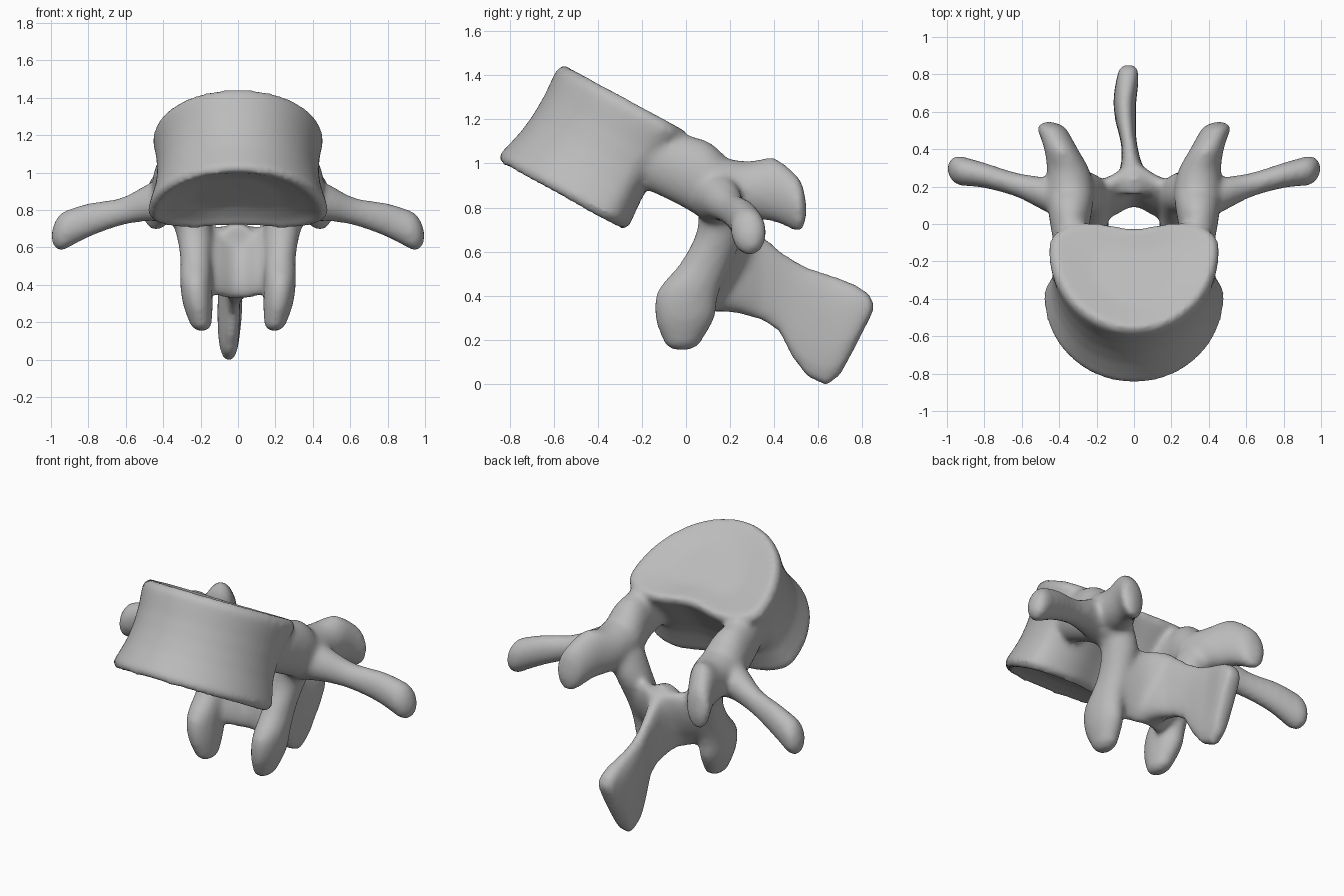
import bpy, bmesh
from math import sin, cos, pi, exp
from mathutils import Vector

cube = bpy.data.objects.get("Cube")
if cube:
    bpy.data.objects.remove(cube)

SIDE = 36
X, Y, Z = Vector((1, 0, 0)), Vector((0, 1, 0)), Vector((0, 0, 1))
bm = bmesh.new()


def loft(rings):
    """Closed skin through a list of rings."""
    loops = [[bm.verts.new(p) for p in ring] for ring in rings]
    n = len(loops[0])
    faces = [bm.faces.new((a[i], a[(i + 1) % n], b[(i + 1) % n], b[i]))
             for a, b in zip(loops, loops[1:]) for i in range(n)]
    faces += [bm.faces.new(loops[0]), bm.faces.new(loops[-1])]
    bmesh.ops.recalc_face_normals(bm, faces=faces)


def limb(stations, u, v, cap=0.05):
    """Oval tube through (centre, radius u, radius v), with rounded ends."""
    st = [(Vector(c), a, b) for c, a, b in stations]
    pts = [st[0]] + st + [st[-1]]
    path = []
    for k in range(1, len(pts) - 2):
        p0, p1, p2, p3 = pts[k - 1:k + 3]
        for j in range(6):
            t = j / 6
            h = lambda a, b, c, d: b + (c - a) * (t / 2) + (a * 2 - b * 5 + c * 4 - d) * (t * t / 2) \
                + (b * 3 - a - c * 3 + d) * (t ** 3 / 2)
            path.append(tuple(h(*q) for q in zip(p0, p1, p2, p3)))
    path.append(st[-1])

    def rounded(end, before):
        d = (end[0] - before[0]).normalized()
        return [(end[0] + d * cap * sin(t), end[1] * cos(t), end[2] * cos(t))
                for t in (0.4, 0.8, 1.15, 1.4)]
    path = rounded(path[0], path[1])[::-1] + path + rounded(path[-1], path[-2])
    loft([[c + u * (a * cos(2 * pi * i / SIDE)) + v * (b * sin(2 * pi * i / SIDE))
           for i in range(SIDE)] for c, a, b in path])


# Body: kidney-shaped drum with a waist and dished ends
BACK = Vector((0, 0.878, -0.478))
AXIS = Vector((0, 0.478, 0.878))
LOW, HIGH = Vector((0, -0.56, 0.855)), Vector((0, -0.27, 1.285))


def kidney(s, scale, lift=0.0):
    centre = LOW.lerp(HIGH, s) + AXIS * lift
    ring = []
    for i in range(72):
        t = 2 * pi * i / 72
        x = (0.48 - 0.03 * s) * cos(t)
        if sin(t) < 0:
            w = 0.17 + 0.51 * sin(t)
        else:
            w = 0.17 + 0.19 * sin(t) ** 0.7 - 0.07 * sin(t) * exp(-(x / 0.2) ** 2)
        ring.append(centre + X * (x * scale) + BACK * (w * scale))
    return ring


loft([kidney(0, 0.05, 0.05), kidney(0, 0.5, 0.045), kidney(0, 0.8, 0.015),
      kidney(0, 0.94, -0.01), kidney(0.05, 1.01), kidney(0.15, 0.98), kidney(0.32, 0.94),
      kidney(0.5, 0.93), kidney(0.7, 0.95), kidney(0.86, 0.99), kidney(0.95, 1.01),
      kidney(1, 0.95, 0.01), kidney(1, 0.8), kidney(1, 0.5, -0.02), kidney(1, 0.05, -0.02)])

for s in (-1, 1):
    # Pedicle joining body and arch
    limb([((s * 0.31, -0.2, 1.04), 0.10, 0.15), ((s * 0.34, -0.05, 0.98), 0.10, 0.16),
          ((s * 0.34, 0.1, 0.92), 0.12, 0.18), ((s * 0.33, 0.2, 0.87), 0.11, 0.14)], X, Z)
    # Transverse process
    limb([((s * 0.34, 0.12, 0.87), 0.11, 0.14), ((s * 0.48, 0.16, 0.84), 0.09, 0.10),
          ((s * 0.63, 0.21, 0.79), 0.065, 0.075), ((s * 0.8, 0.26, 0.745), 0.068, 0.092),
          ((s * 0.93, 0.285, 0.69), 0.08, 0.105)], Y, Z, 0.075)
    # Upper joint process, with its blunt rear knob
    limb([((s * 0.34, 0.14, 0.9), 0.13, 0.13), ((s * 0.35, 0.28, 0.88), 0.115, 0.13),
          ((s * 0.39, 0.4, 0.88), 0.09, 0.145), ((s * 0.435, 0.5, 0.82), 0.08, 0.13)], X, Z, 0.06)
    # Arch pillar running down into the lower joint process
    limb([((s * 0.31, 0.17, 0.86), 0.11, 0.12), ((s * 0.24, 0.16, 0.7), 0.1, 0.11),
          ((s * 0.225, 0.09, 0.55), 0.085, 0.115), ((s * 0.225, 0.01, 0.42), 0.085, 0.14),
          ((s * 0.215, -0.005, 0.3), 0.08, 0.135), ((s * 0.2, -0.015, 0.2), 0.06, 0.09)], X, Y, 0.05)

# Lamina: plate closing the arch behind the canal
TILT = Vector((0, 0.36, 0.93))
limb([((-0.24, 0.12, 0.55), 0.08, 0.16), ((-0.12, 0.15, 0.53), 0.085, 0.2),
      ((0, 0.21, 0.52), 0.09, 0.21), ((0.12, 0.15, 0.53), 0.085, 0.2),
      ((0.24, 0.12, 0.55), 0.08, 0.16)], Y, TILT, 0.03)

# Spinous process: (y, bottom z, top z, middle x, half thickness)
blade = [(0.16, 0.33, 0.72, 0, 0.11), (0.24, 0.32, 0.74, -0.005, 0.085),
         (0.34, 0.29, 0.68, -0.015, 0.05), (0.42, 0.24, 0.61, -0.025, 0.042),
         (0.48, 0.12, 0.57, -0.035, 0.045), (0.55, 0.03, 0.53, -0.045, 0.055),
         (0.64, -0.01, 0.5, -0.05, 0.06), (0.70, 0.04, 0.48, -0.045, 0.062),
         (0.77, 0.17, 0.45, -0.035, 0.06), (0.83, 0.29, 0.41, -0.03, 0.05),
         (0.85, 0.33, 0.37, -0.03, 0.03)]
rings = []
for y, low, high, mid, half in blade:
    ring = []
    for i in range(SIDE):
        c, d = cos(2 * pi * i / SIDE), sin(2 * pi * i / SIDE)
        sq = lambda q: abs(q) ** 0.75 * (1 if q > 0 else -1)
        ring.append(Vector((mid + half * sq(c), y, (low + high) / 2 + (high - low) / 2 * sq(d))))
    rings.append(ring)
loft(rings)

# Fuse all parts into one smooth bone
mesh = bpy.data.meshes.new("vertebra")
bm.to_mesh(mesh)
bm.free()
bone = bpy.data.objects.new("vertebra", mesh)
bpy.context.collection.objects.link(bone)
fuse = bone.modifiers.new("fuse", 'REMESH')
fuse.mode = 'VOXEL'
fuse.voxel_size = 0.016
fuse.use_smooth_shade = True
soften = bone.modifiers.new("soften", 'SMOOTH')
soften.factor = 0.5
soften.iterations = 12

# Bone grey
grey = bpy.data.materials.new("bone grey")
grey.use_nodes = True
colour = (0.5, 0.5, 0.5, 1)
grey.diffuse_color = colour
grey.node_tree.nodes["Principled BSDF"].inputs["Base Color"].default_value = colour
mesh.materials.append(grey)
for p in mesh.polygons:
    p.use_smooth = True
